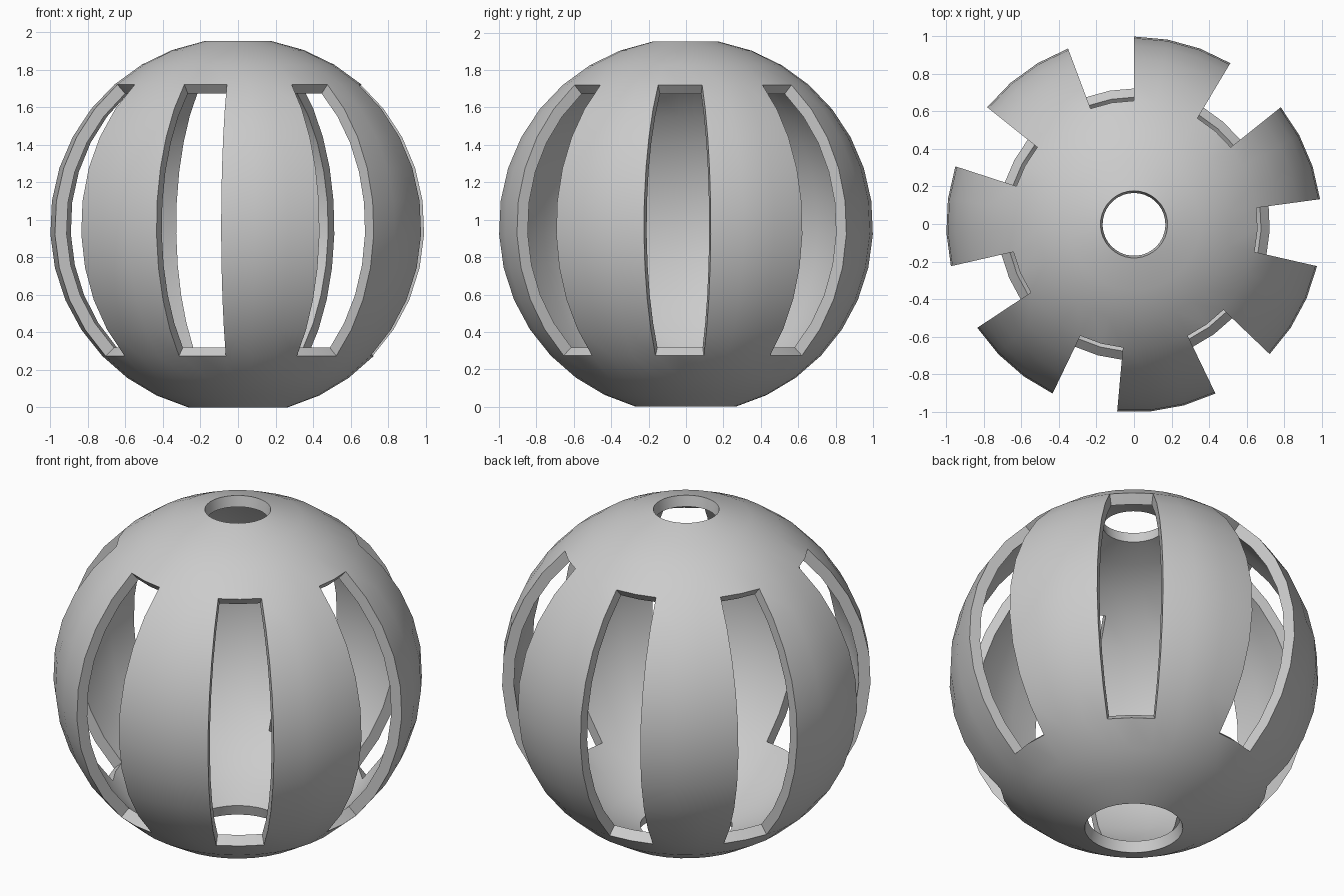
import bpy, bmesh
from math import sin, cos, pi, radians

if "Cube" in bpy.data.objects:
    bpy.data.objects.remove(bpy.data.objects["Cube"])

SEG = 35                 # 7 repeats of 2 open + 3 solid columns
STEP = 2 * pi / SEG
R = 1.002                # outer radius
INNER = 0.936            # inner radius as a share of the outer one
FIRST, LAST = 1, 16      # latitude rows at the top and bottom openings
SLOT_TOP, SLOT_BOTTOM = 4, 13
CENTRE_Z = -R * cos(LAST * STEP)

bm = bmesh.new()


def shell(radius):
    """Rings of vertices from the top opening to the bottom opening."""
    return [[bm.verts.new((radius * sin(k * STEP) * cos(pi / 2 + j * STEP),
                           radius * sin(k * STEP) * sin(pi / 2 + j * STEP),
                           radius * cos(k * STEP)))
             for j in range(SEG)] for k in range(FIRST, LAST + 1)]


outer, inner = shell(R), shell(R * INNER)
partner = {}
for ring_o, ring_i in zip(outer, inner):
    partner.update(zip(ring_o, ring_i))

# Outer skin, leaving seven tall slots open
skin = []
for k in range(FIRST, LAST):
    for j in range(SEG):
        if SLOT_TOP <= k < SLOT_BOTTOM and j % 5 < 2:
            continue
        a, b = outer[k - FIRST], outer[k - FIRST + 1]
        n = (j + 1) % SEG
        skin.append(bm.faces.new((a[j], b[j], b[n], a[n])))

# Walls round every opening, then the inner skin
rims = [(l.vert, l.link_loop_next.vert) for f in skin for l in f.loops
        if l.edge.is_boundary]
for v, w in rims:
    bm.faces.new((w, v, partner[v], partner[w]))
for f in skin:
    bm.faces.new([partner[v] for v in reversed(f.verts)])

# Remove the unused points inside the slots
bmesh.ops.delete(bm, geom=[v for v in bm.verts if not v.link_faces], context='VERTS')
bmesh.ops.recalc_face_normals(bm, faces=bm.faces)

ys = [v.co.y for v in bm.verts]
bmesh.ops.translate(bm, verts=bm.verts,
                    vec=(0, -(min(ys) + max(ys)) / 2, CENTRE_Z))

mesh = bpy.data.meshes.new("slotted_globe")
bm.to_mesh(mesh)
bm.free()
globe = bpy.data.objects.new("slotted_globe", mesh)
bpy.context.collection.objects.link(globe)

# Smooth skin, crisp rims
bpy.context.view_layer.objects.active = globe
globe.select_set(True)
bpy.ops.object.shade_smooth_by_angle(angle=radians(30))
